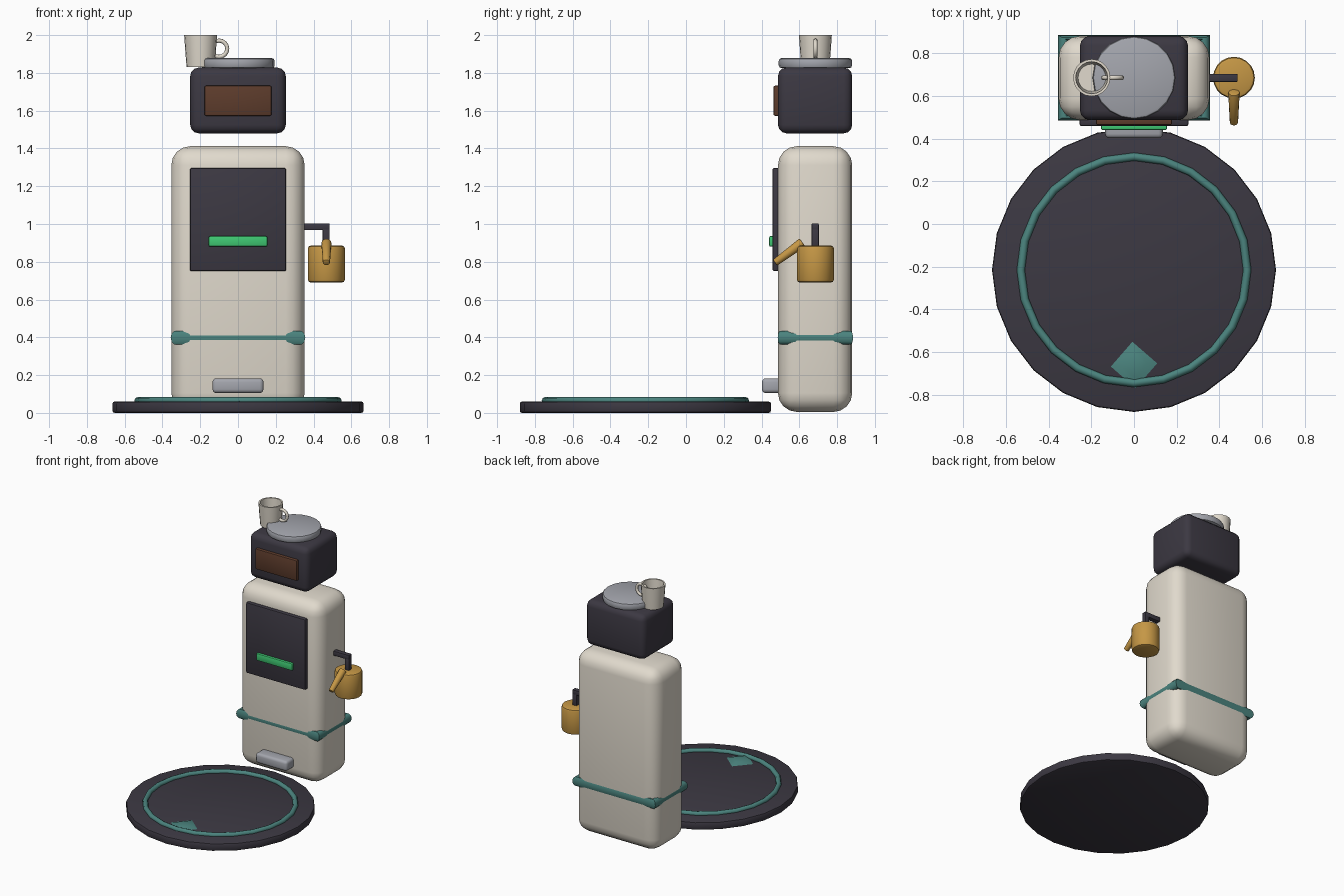
import bpy, bmesh
from math import pi, radians
from mathutils import Vector

if "Cube" in bpy.data.objects:
    bpy.data.objects.remove(bpy.data.objects["Cube"])

PALETTE = {
    "dark": (0.045, 0.04, 0.055), "cream": (0.75, 0.70, 0.61), "teal": (0.07, 0.23, 0.21),
    "gold": (0.56, 0.31, 0.06), "green": (0.05, 0.58, 0.17), "brown": (0.11, 0.045, 0.025),
    "grey": (0.37, 0.38, 0.42),
}
MATS = {}
for key, rgb in PALETTE.items():
    MATS[key] = bpy.data.materials.new(key)
    MATS[key].diffuse_color = (*rgb, 1)


def finish(name, color, bevel=0, segs=2, angle=35):
    ob = bpy.context.object
    ob.name = name
    ob.data.materials.append(MATS[color])
    bpy.ops.object.transform_apply(location=False, rotation=True, scale=True)
    if bevel:
        m = ob.modifiers.new("bevel", "BEVEL")
        m.width, m.segments, m.limit_method = bevel, segs, "ANGLE"
        bpy.ops.object.modifier_apply(modifier=m.name)
    bpy.ops.object.shade_smooth_by_angle(angle=radians(angle))
    return ob


def box(name, color, x, y, z, bevel=0, segs=2):
    """Box from (min, max) ranges."""
    r = (x, y, z)
    bpy.ops.mesh.primitive_cube_add(size=1, location=[(a + b) / 2 for a, b in r])
    bpy.context.object.scale = [b - a for a, b in r]
    return finish(name, color, bevel, segs)


def tube(name, color, p, q, r1, r2, sides, bevel=0, segs=2):
    """Cylinder or cone between two points."""
    p, q = Vector(p), Vector(q)
    d = q - p
    rot = d.to_track_quat("Z", "Y").to_euler() if abs(d.x) + abs(d.y) > 1e-6 else (0, 0, 0)
    bpy.ops.mesh.primitive_cone_add(vertices=sides, radius1=r1, radius2=r2, depth=d.length,
                                    location=(p + q) / 2, rotation=rot)
    return finish(name, color, bevel, segs)


def ring(name, color, loc, R, r, n, m, rot=(0, 0, 0), scale=(1, 1, 1)):
    bpy.ops.mesh.primitive_torus_add(location=loc, rotation=rot, major_radius=R, minor_radius=r,
                                     major_segments=n, minor_segments=m)
    ob = bpy.context.object
    bpy.ops.object.transform_apply(location=False, rotation=True, scale=False)
    ob.scale = scale
    return finish(name, color, angle=50)


CY = 0.685  # depth centre of the machine

# Floor disc with teal ring and pointer
tube("floor_disc", "dark", (0, -0.215, 0), (0, -0.215, 0.06), 0.665, 0.665, 24, 0.012)
ring("floor_ring", "teal", (0, -0.215, 0.065), 0.53, 0.019, 24, 8)
ptr = tube("floor_pointer", "teal", (0, -0.66, 0.055), (0, -0.66, 0.075), 0.125, 0.06, 4)
ptr.rotation_euler.z = radians(4)

# Main body, band, screen and foot
box("body", "cream", (-0.353, 0.353), (0.487, 0.88), (0.005, 1.412), 0.1, 4)
ring("body_band", "teal", (0, CY, 0.398), 0.467, 0.037, 4, 10, (0, 0, pi / 4), (1, 0.56, 1))
box("screen_panel", "dark", (-0.255, 0.255), (0.458, 0.5), (0.75, 1.297), 0.01)
box("status_bar", "green", (-0.155, 0.155), (0.44, 0.47), (0.88, 0.936), 0.008)
box("foot_block", "grey", (-0.135, 0.135), (0.402, 0.51), (0.105, 0.183), 0.02, 3)

# Head, window and lid
box("head", "dark", (-0.253, 0.253), (0.487, 0.88), (1.48, 1.828), 0.045, 3)
box("head_window", "brown", (-0.178, 0.178), (0.463, 0.5), (1.573, 1.732), 0.008)
tube("lid", "grey", (0, CY, 1.825), (0, CY, 1.878), 0.194, 0.194, 20, 0.014)

# Cup: lathed hollow profile with handle
profile = [(0, 1.83), (0.074, 1.83), (0.08, 1.90), (0.087, 2.0), (0.075, 2.0), (0.064, 1.85), (0, 1.85)]
bm = bmesh.new()
vs = [bm.verts.new((r, 0, z)) for r, z in profile]
es = [bm.edges.new(e) for e in zip(vs, vs[1:])]
bmesh.ops.spin(bm, geom=vs + es, axis=(0, 0, 1), cent=(0, 0, 0), angle=2 * pi, steps=20)
bmesh.ops.remove_doubles(bm, verts=bm.verts, dist=1e-4)
bmesh.ops.recalc_face_normals(bm, faces=bm.faces)
me = bpy.data.meshes.new("cup")
bm.to_mesh(me)
bm.free()
cup = bpy.data.objects.new("cup", me)
bpy.context.collection.objects.link(cup)
bpy.ops.object.select_all(action="DESELECT")
cup.select_set(True)
bpy.context.view_layer.objects.active = cup
cup.location = (-0.198, CY, 0)
finish("cup", "cream")
ring("cup_handle", "cream", (-0.1, CY, 1.928), 0.043, 0.011, 16, 8, (pi / 2, 0, 0))

# Side hook with hanging can and spout
box("hook_arm", "dark", (0.33, 0.485), (0.665, 0.703), (0.967, 1.003), 0.005)
box("hook_drop", "dark", (0.448, 0.485), (0.665, 0.703), (0.87, 0.975), 0.005)
tube("can", "gold", (0.468, CY, 0.69), (0.468, CY, 0.886), 0.098, 0.098, 20, 0.016)
tube("can_spout", "gold", (0.468, 0.617, 0.902), (0.468, 0.471, 0.795), 0.027, 0.019, 12, 0.005)

for m in bpy.data.materials:
    if m.users and not m.is_grease_pencil:
        m.use_nodes = True
        m.node_tree.nodes["Principled BSDF"].inputs["Base Color"].default_value = m.diffuse_color
